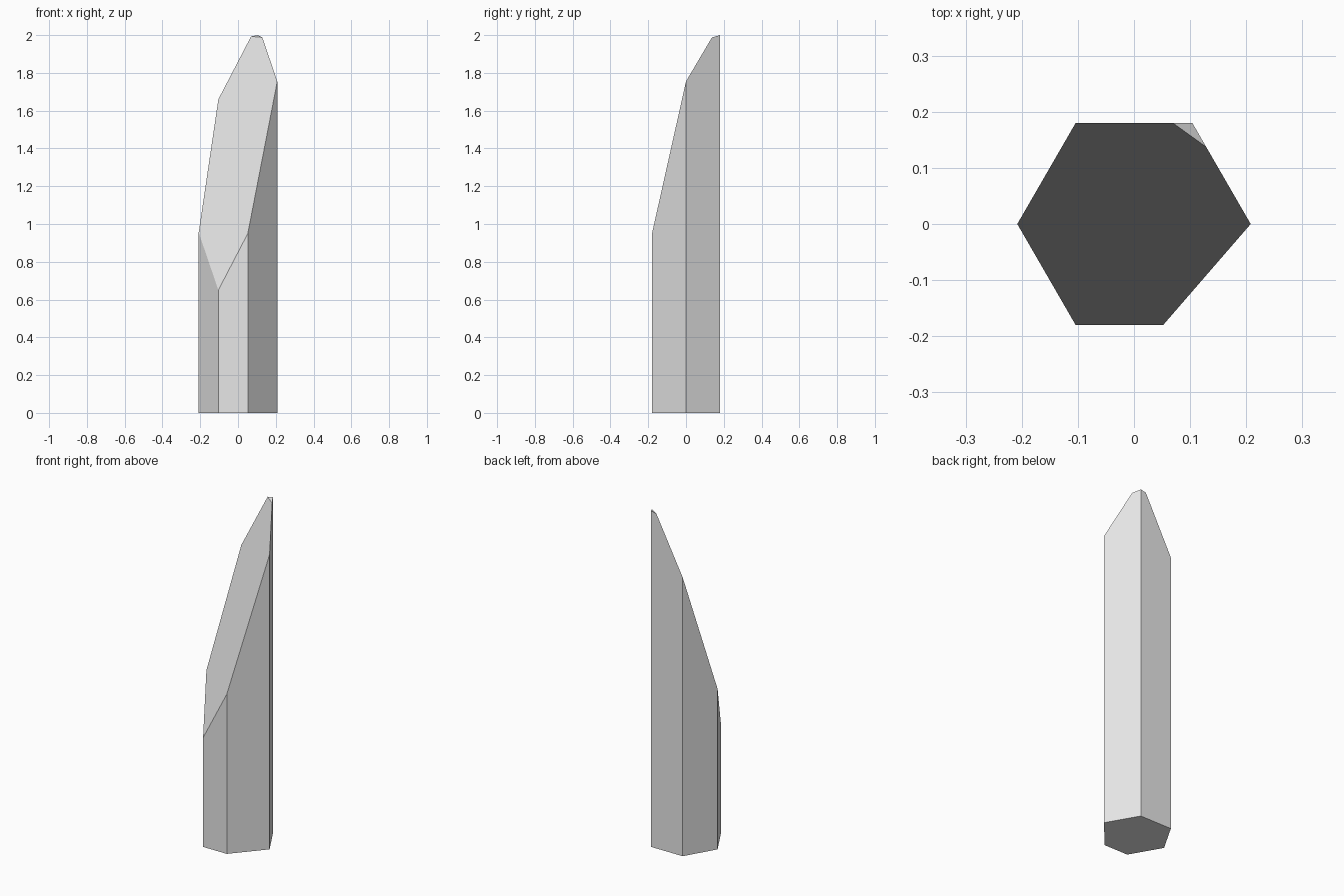
import bpy, bmesh
from mathutils import Vector

if "Cube" in bpy.data.objects:
    bpy.data.objects.remove(bpy.data.objects["Cube"])

# Plain light grey stone
stone = bpy.data.materials.new("light_grey_stone")
stone.use_nodes = True
stone.diffuse_color = (0.8, 0.8, 0.8, 1)
stone.node_tree.nodes["Principled BSDF"].inputs["Base Color"].default_value = (0.8, 0.8, 0.8, 1)


def slice_top(bm, a, b, c):
    """Cut away everything above the plane through three points and cap it."""
    a, b, c = Vector(a), Vector(b), Vector(c)
    normal = (b - a).cross(c - a).normalized()
    if normal.z < 0:
        normal.negate()
    cut = bmesh.ops.bisect_plane(bm, geom=bm.verts[:] + bm.edges[:] + bm.faces[:],
                                 plane_co=a, plane_no=normal, clear_outer=True)
    rim = [e for e in cut["geom_cut"] if isinstance(e, bmesh.types.BMEdge)]
    bmesh.ops.contextual_create(bm, geom=rim)


# Six-sided column with one shortened front side
outline = [(-0.208, 0), (-0.104, -0.18), (0.052, -0.18),
           (0.208, 0), (0.104, 0.18), (-0.104, 0.18)]
bm = bmesh.new()
base = bm.faces.new([bm.verts.new((x, y, 0)) for x, y in outline])
top = bmesh.ops.extrude_face_region(bm, geom=[base])
bmesh.ops.translate(bm, vec=(0, 0, 2.5),
                    verts=[v for v in top["geom"] if isinstance(v, bmesh.types.BMVert)])

# Long slanted face, then the small blunt tip
slice_top(bm, (-0.104, -0.18, 0.65), (0.052, -0.18, 0.95), (-0.104, 0.18, 1.66))
slice_top(bm, (0.068, 0.18, 1.993), (0.13, 0.135, 1.987), (0.104, 0.18, 2.0))
bmesh.ops.recalc_face_normals(bm, faces=bm.faces[:])

mesh = bpy.data.meshes.new("crystal_shard")
bm.to_mesh(mesh)
bm.free()
mesh.materials.append(stone)
bpy.context.collection.objects.link(bpy.data.objects.new("crystal_shard", mesh))
